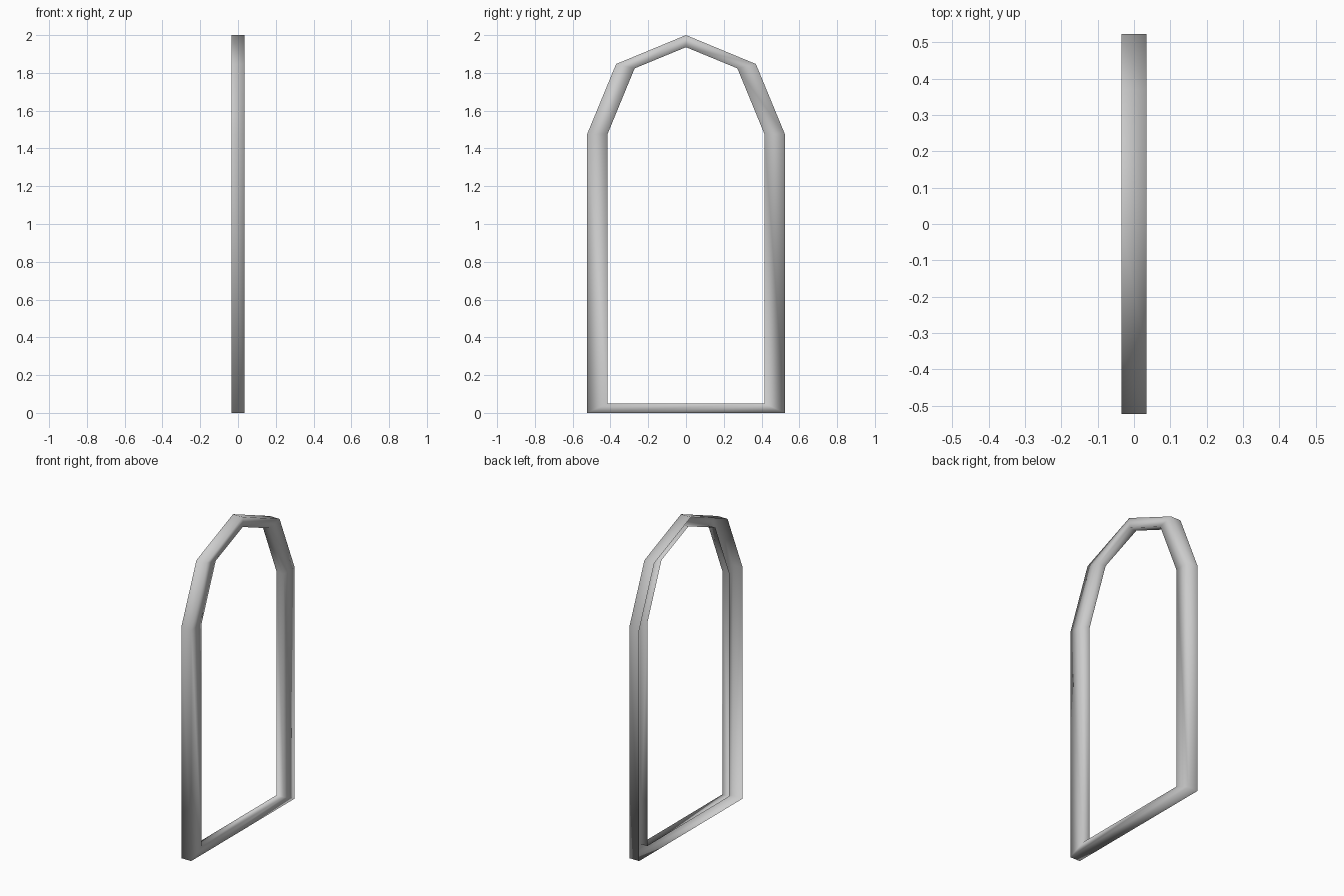
import bpy, bmesh

if "Cube" in bpy.data.objects:
    bpy.data.objects.remove(bpy.data.objects["Cube"])

# Half outlines (y, z) from the foot to the crown; mirrored to make closed loops
outer_half = [(0.523, 0.0), (0.523, 1.477), (0.37, 1.847), (0.0, 2.0)]
inner_half = [(0.415, 0.05), (0.415, 1.477), (0.272, 1.824), (0.0, 1.936)]


def full_loop(half):
    return half + [(-y, z) for y, z in reversed(half[:-1])]


# Channel section: outer side, front, inner side; the back is left open
rings = [(outer_half, -0.035), (outer_half, 0.035),
         (inner_half, 0.033), (inner_half, -0.017)]

bm = bmesh.new()
loops = [[bm.verts.new((x, y, z)) for y, z in full_loop(h)] for h, x in rings]
n = len(loops[0])
for a, b in zip(loops, loops[1:]):
    for i in range(n):
        j = (i + 1) % n
        # wound so that the normals face out of the channel
        f = bm.faces.new((a[i], a[j], b[j], b[i]))
        f.smooth = True
bm.normal_update()
bm.faces.ensure_lookup_table()
if bm.faces[0].normal.y < 0:
    bmesh.ops.reverse_faces(bm, faces=bm.faces)

mesh = bpy.data.meshes.new("arched_frame")
bm.to_mesh(mesh)
bm.free()
frame = bpy.data.objects.new("arched_frame", mesh)
bpy.context.collection.objects.link(frame)
